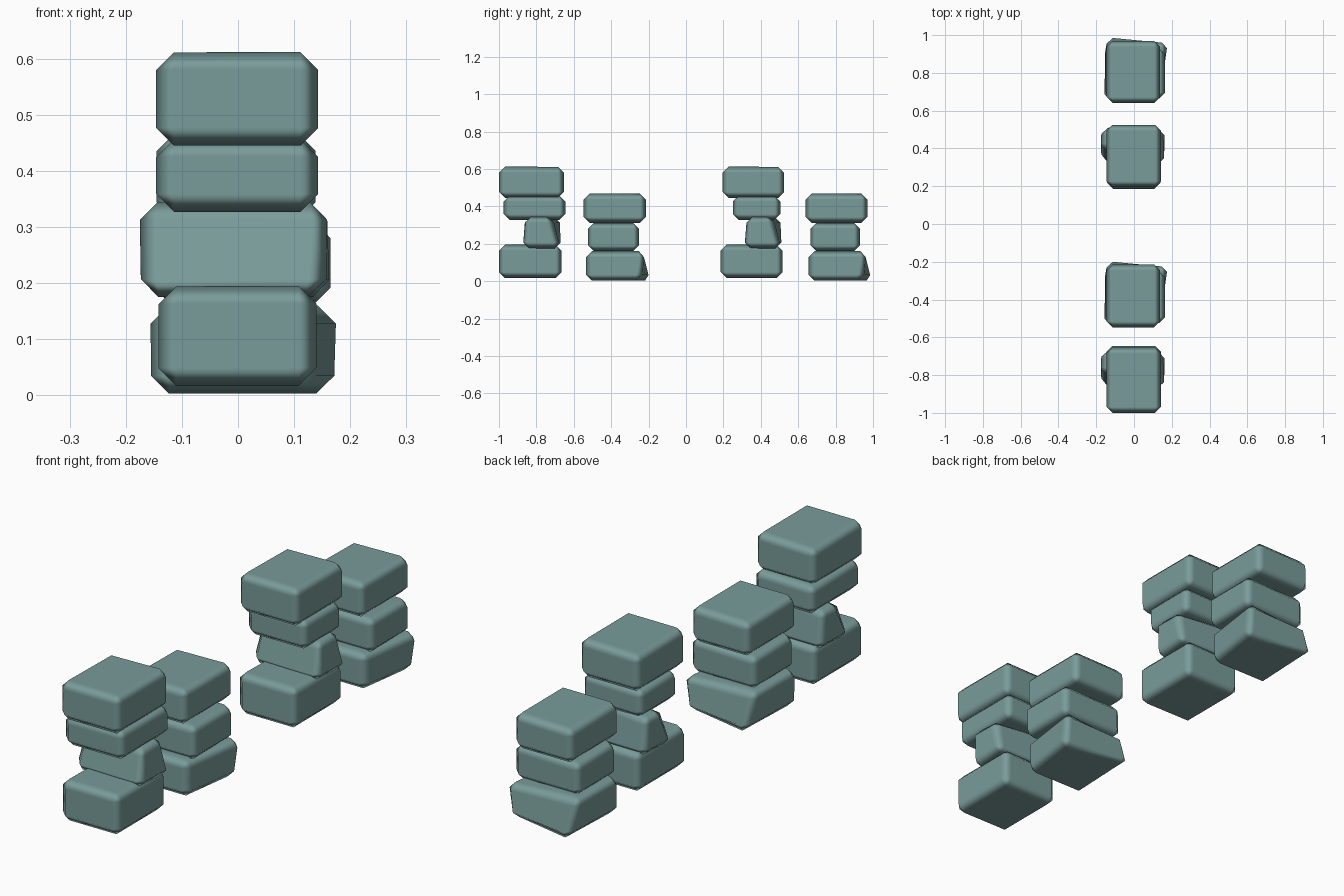
import bpy
import bmesh

default = bpy.data.objects.get("Cube")
if default:
    bpy.data.objects.remove(default, do_unlink=True)

stone = bpy.data.materials.new("grey_teal_stone")
stone.use_nodes = True
colour = (0.19, 0.33, 0.32, 1)
stone.diffuse_color = colour
stone.node_tree.nodes["Principled BSDF"].inputs["Base Color"].default_value = colour


def block(name, x, y, z, nudges):
    """Chamfered stone block; nudges shift single corners, keyed by signs such as '-+-'."""
    bm = bmesh.new()
    bmesh.ops.create_cube(bm, size=2)
    for v in bm.verts:
        signs = "".join("+" if c > 0 else "-" for c in v.co)
        shift = nudges.get(signs, (0, 0, 0))
        for axis, span in enumerate((x, y, z)):
            v.co[axis] = (span[1] if v.co[axis] > 0 else span[0]) + shift[axis]
    mesh = bpy.data.meshes.new(name)
    bm.to_mesh(mesh)
    bm.free()
    mesh.materials.append(stone)
    mesh.shade_smooth()
    obj = bpy.data.objects.new(name, mesh)
    bpy.context.collection.objects.link(obj)
    bevel = obj.modifiers.new("worn_edges", "BEVEL")
    bevel.width = 0.032
    bevel.segments = 1
    bevel.limit_method = "NONE"
    bevel.harden_normals = True


# Corner shifts for the irregular stones
twisted = {"--+": (0, 0.09, 0), "+++": (-0.01, -0.05, 0), "++-": (0.005, 0, 0),
           "+--": (-0.01, 0, 0), "-+-": (0.01, 0, 0)}
wedge = {"-++": (0, -0.07, 0), "+++": (0.045, -0.03, 0), "++-": (0.04, -0.06, 0),
         "-+-": (0.015, 0.005, 0)}
plain = {"-++": (0, 0, -0.006)}

# Shared width, height range and corner shifts for each course
tall = [("base_stone", (-0.142, 0.14), (0.017, 0.195), plain),
        ("twisted_stone", (-0.175, 0.163), (0.175, 0.345), twisted),
        ("thin_stone", (-0.146, 0.143), (0.327, 0.457), plain),
        ("cap_stone", (-0.146, 0.143), (0.445, 0.612), plain)]
short = [("wedge_stone", (-0.156, 0.135), (0.003, 0.16), wedge),
         ("middle_stone", (-0.15, 0.165), (0.16, 0.312), plain),
         ("top_stone", (-0.145, 0.138), (0.312, 0.468), plain)]

# Depth range of every stone, from the bottom up
stacks = [("front_tall", tall, [(-1, -0.665), (-0.87, -0.67), (-0.975, -0.645), (-1, -0.653)]),
          ("front_short", short, [(-0.535, -0.185), (-0.525, -0.25), (-0.547, -0.214)]),
          ("back_tall", tall, [(0.185, 0.517), (0.315, 0.51), (0.25, 0.505), (0.195, 0.525)]),
          ("back_short", short, [(0.655, 1), (0.665, 0.93), (0.64, 0.97)])]

for place, courses, depths in stacks:
    for (name, width, height, nudges), depth in zip(courses, depths):
        block(place + "_" + name, width, depth, height, nudges)
